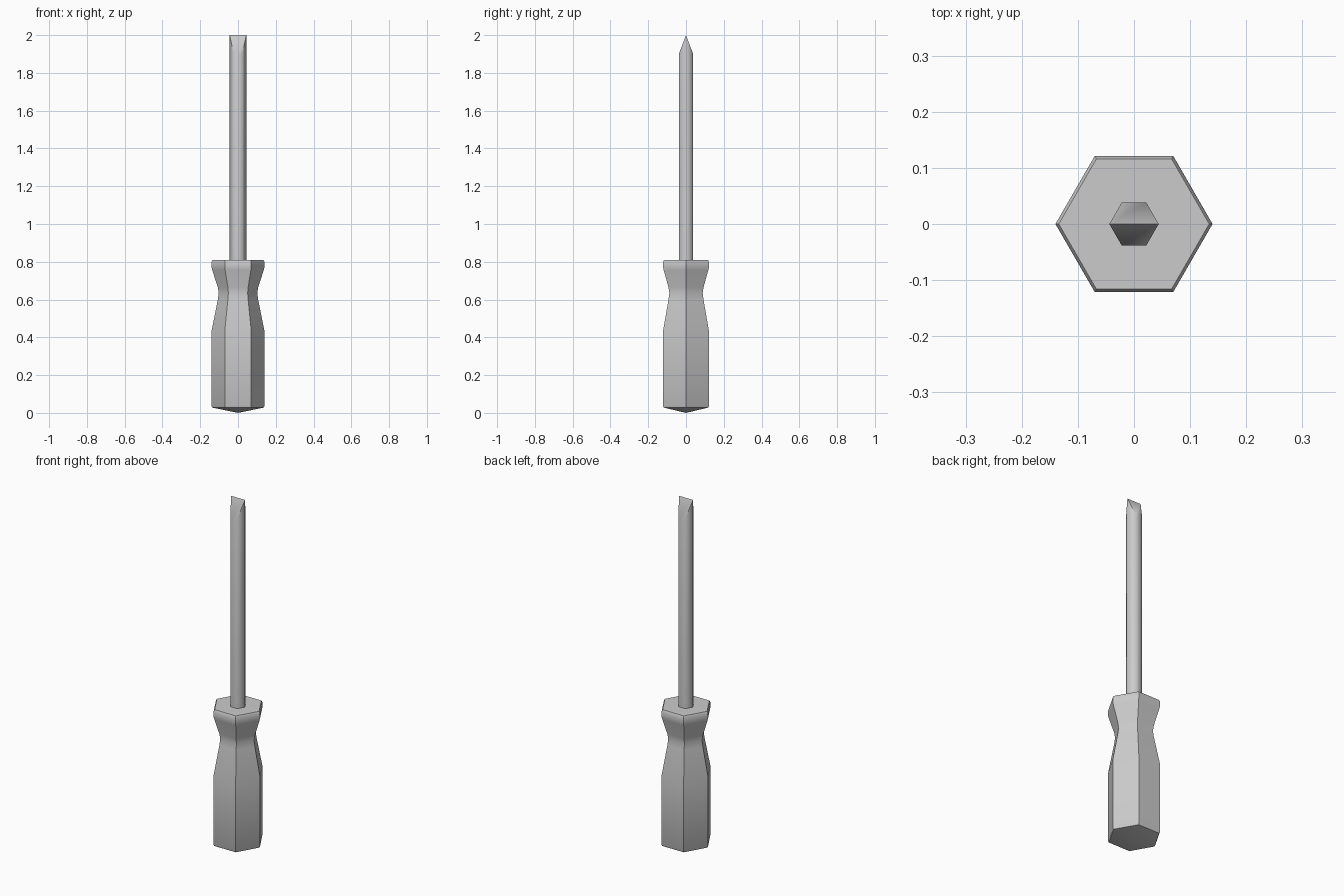
import bpy, bmesh, math

if "Cube" in bpy.data.objects:
    bpy.data.objects.remove(bpy.data.objects["Cube"])


def hex_ring(bm, r, z):
    return [bm.verts.new((r * math.cos(math.pi / 3 * i), r * math.sin(math.pi / 3 * i), z))
            for i in range(6)]


def bridge(bm, a, b):
    for i in range(6):
        j = (i + 1) % 6
        bm.faces.new((a[i], a[j], b[j], b[i]))


def finish(bm, name, angle):
    bmesh.ops.recalc_face_normals(bm, faces=bm.faces)
    mesh = bpy.data.meshes.new(name)
    bm.to_mesh(mesh)
    bm.free()
    obj = bpy.data.objects.new(name, mesh)
    bpy.context.collection.objects.link(obj)
    bpy.ops.object.select_all(action='DESELECT')
    obj.select_set(True)
    bpy.context.view_layer.objects.active = obj
    bpy.ops.object.shade_smooth_by_angle(angle=math.radians(angle))


# Handle: hexagonal grip with a waist, chamfered top and pointed butt
profile = [(0.136, 0.028), (0.14, 0.036), (0.14, 0.435), (0.107, 0.6), (0.102, 0.635),
           (0.107, 0.665), (0.136, 0.755), (0.14, 0.77), (0.14, 0.80), (0.134, 0.81)]
bm = bmesh.new()
rings = [hex_ring(bm, r, z) for r, z in profile]
for a, b in zip(rings, rings[1:]):
    bridge(bm, a, b)
butt = bm.verts.new((0, 0, 0))
for i in range(6):
    bm.faces.new((rings[0][i], rings[0][(i + 1) % 6], butt))
bm.faces.new(rings[-1])
finish(bm, "handle", 40)

# Shaft: hexagonal rod tapering to a flat blade edge along x
bm = bmesh.new()
low, high = hex_ring(bm, 0.044, 0.80), hex_ring(bm, 0.044, 1.9)
bridge(bm, low, high)
bm.faces.new(low)
right = bm.verts.new((0.044, 0, 2))
left = bm.verts.new((-0.044, 0, 2))
bm.faces.new((high[1], high[2], left, right))
bm.faces.new((high[4], high[5], right, left))
for side, tip, before, after in ((0, right, 5, 1), (3, left, 2, 4)):
    bm.faces.new((high[before], high[side], tip))
    bm.faces.new((high[side], high[after], tip))
finish(bm, "shaft", 61)
